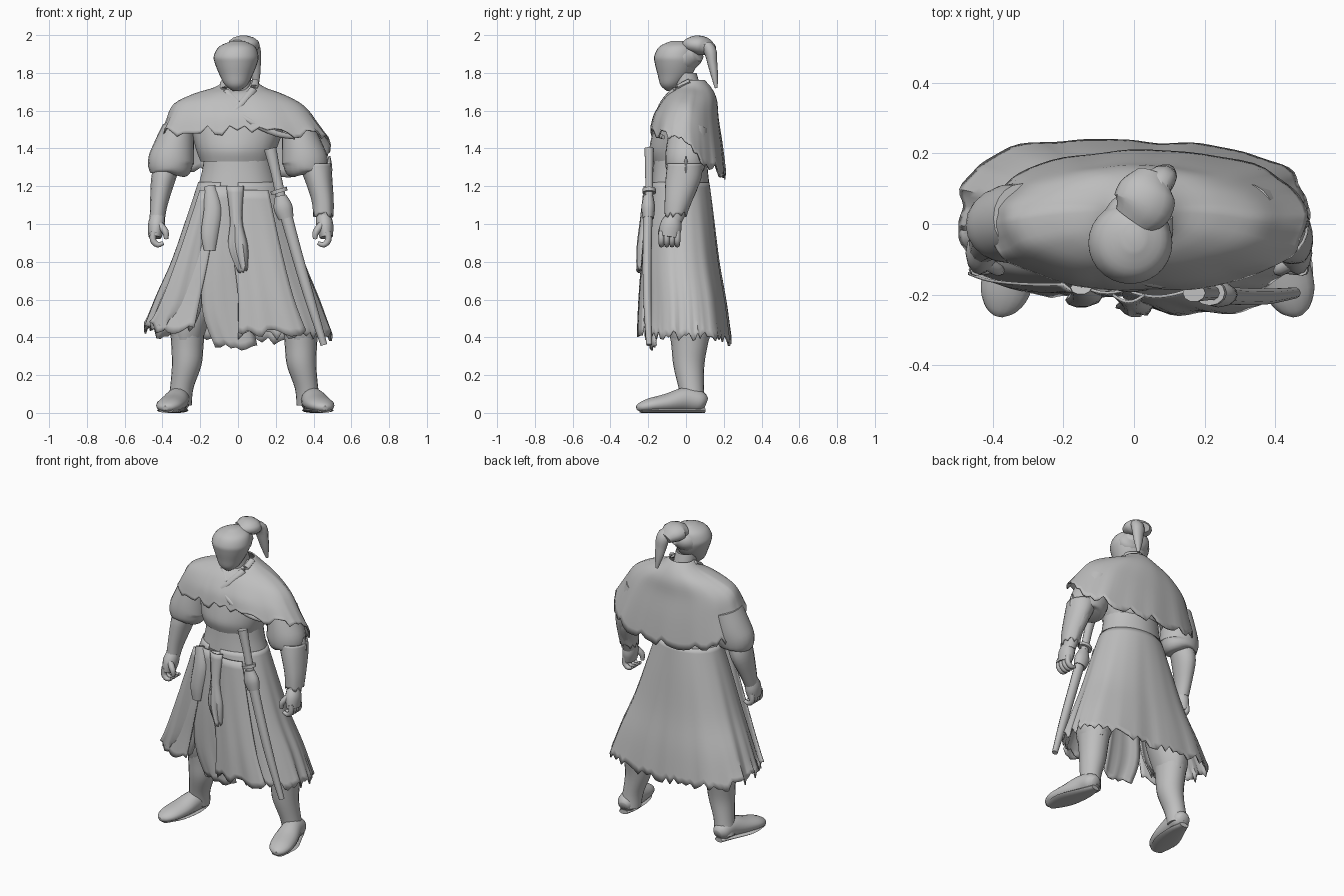
import bpy, bmesh, math, random
from mathutils import Vector

random.seed(4)
grey = bpy.data.materials.new("plain grey")
grey.diffuse_color = (0.52, 0.52, 0.52, 1)


def make(name, verts, faces, thick=0.0, angle=50):
    me = bpy.data.meshes.new(name)
    me.from_pydata(verts, [], faces)
    me.materials.append(grey)
    if not thick:
        bm = bmesh.new()
        bm.from_mesh(me)
        bmesh.ops.recalc_face_normals(bm, faces=bm.faces)
        bm.to_mesh(me)
        bm.free()
    ob = bpy.data.objects.new(name, me)
    bpy.context.collection.objects.link(ob)
    if thick:
        mod = ob.modifiers.new("cloth", 'SOLIDIFY')
        mod.thickness, mod.offset = thick, 0
    bpy.ops.object.select_all(action='DESELECT')
    bpy.context.view_layer.objects.active = ob
    ob.select_set(True)
    bpy.ops.object.shade_smooth_by_angle(angle=math.radians(angle))
    return ob


def smooth(rows, steps):
    """Catmull-Rom interpolation of equal-length tuples."""
    out = []
    for i in range(len(rows) - 1):
        a, b, c, d = (rows[max(0, min(len(rows) - 1, i + k))] for k in (-1, 0, 1, 2))
        for s in range(steps):
            t = s / steps
            out.append(tuple(0.5 * (2 * q + (r - p) * t + (2 * p - 5 * q + 4 * r - u) * t * t
                       + (3 * q - p - 3 * r + u) * t ** 3) for p, q, r, u in zip(a, b, c, d)))
    return out + [tuple(rows[-1])]


def grid_faces(rows, n, closed):
    return [(i * n + j, (i + 1) * n + j, (i + 1) * n + (j + 1) % n, i * n + (j + 1) % n)
            for i in range(rows - 1) for j in range(n if closed else n - 1)]


def loft(name, rings, n=28, arc=None, fold=0.0, waves=11, rag=0.0, hem=None,
         thick=0.0, steps=4, dip=0.0, shear=0.0, box=0.0, cap=True):
    """Stack horizontal ellipses (x, y, z, rx, ry); arc leaves it open, box squares the lower end."""
    rings = smooth(rings, steps)
    closed = arc is None
    a0, a1 = arc or (0, 360)
    angles = [math.radians(a0 + (a1 - a0) * j / (n if closed else n - 1)) for j in range(n)]
    tears = [random.uniform(-rag, rag) for _ in angles]
    verts = []
    for i, (x, y, z, rx, ry) in enumerate(rings):
        t = i / (len(rings) - 1)
        p = 2 + box * t
        for a, tear in zip(angles, tears):
            c, s = math.cos(a), math.sin(a)
            f = 1 + fold * t * (math.sin(waves * a) + 0.5 * math.sin(waves * 1.7 * a + 1))
            f *= (abs(c) ** p + abs(s) ** p) ** (-1 / p)
            dz = tear * t ** 6 + (hem(a) * t ** 2 if hem else 0) - dip * max(-s, 0) ** 6 * (1 - t) ** 5
            verts.append((x + rx * f * c, y + ry * f * s - shear * t * max(s, 0) * c, z + dz))
    faces = grid_faces(len(rings), n, closed)
    if cap and closed and not thick:
        faces += [tuple(range(n)), tuple(reversed(range(len(verts) - n, len(verts))))]
    return make(name, verts, faces, thick)


def tube(name, pts, n=14, steps=4):
    """Sweep ellipses along a path of (x, y, z, r_side, r_depth)."""
    pts = smooth(pts, steps)
    verts = []
    for i, p in enumerate(pts):
        d = Vector(pts[min(i + 1, len(pts) - 1)][:3]) - Vector(pts[max(i - 1, 0)][:3])
        d.normalize()
        ref = Vector((0, 0, 1)) if abs(d.y) > 0.75 else Vector((0, 1, 0))
        side = d.cross(ref).normalized()
        deep = side.cross(d)
        for j in range(n):
            a = math.tau * j / n
            verts.append(Vector(p[:3]) + side * p[3] * math.cos(a) + deep * p[4] * math.sin(a))
    faces = grid_faces(len(pts), n, True)
    faces += [tuple(range(n)), tuple(reversed(range(len(verts) - n, len(verts))))]
    return make(name, verts, faces)


def strip(name, rows, rag=0.02, n=9):
    """Hanging cloth of rows (x_left, x_right, y, z), slightly bowed forward."""
    rows = smooth(rows, 4)
    tears = [random.uniform(-rag, rag) for _ in range(n)]
    verts = []
    for i, (l, r, y, z) in enumerate(rows):
        t = i / (len(rows) - 1)
        for j in range(n):
            u = j / (n - 1)
            verts.append((l + (r - l) * u, y - 0.02 * math.sin(math.pi * u)
                          + 0.007 * t * math.sin(u * 14), z + tears[j] * t ** 4))
    return make(name, verts, grid_faces(len(rows), n, False), 0.008)


# Head, neck, hair
loft("head", [(-.01, -.085, 1.705, .018, .018), (-.01, -.08, 1.735, .058, .055),
              (-.01, -.06, 1.79, .088, .09), (-.01, -.053, 1.85, .112, .112),
              (-.01, -.053, 1.89, .118, .115),
              (-.005, -.045, 1.94, .094, .095), (0, -.035, 1.97, .03, .04)])
loft("neck", [(.005, .02, 1.66, .08, .075), (.005, .01, 1.72, .068, .068), (0, -.01, 1.80, .066, .066)], cap=False)
tube("back_hair", [(.0, -.02, 1.87, .10, .08), (.02, .03, 1.89, .09, .065), (.04, .065, 1.90, .05, .04)])
tube("topknot", [(.0, .01, 1.945, .06, .03), (.025, .05, 1.95, .085, .048),
                 (.035, .095, 1.94, .08, .05), (.05, .14, 1.92, .045, .03)])
tube("ponytail", [(.05, .07, 1.96, .04, .03), (.075, .125, 1.92, .045, .035),
                  (.085, .14, 1.85, .036, .027), (.092, .15, 1.79, .026, .02),
                  (.10, .16, 1.72, .008, .008)], 10)

# Tunic body and crossing collar
loft("tunic", [(0, -.005, 1.55, .25, .155), (-.005, -.01, 1.47, .235, .17),
               (-.01, -.02, 1.39, .21, .172), (-.01, -.03, 1.33, .187, .145)], fold=.012, waves=7, cap=False)
tube("collar_left", [(.09, .02, 1.755, .02, .015), (.08, -.06, 1.71, .022, .015),
                     (.02, -.125, 1.635, .022, .015), (-.04, -.15, 1.58, .018, .012)], 8)
tube("collar_right", [(-.075, .02, 1.75, .02, .015), (-.065, -.06, 1.70, .022, .015),
                      (.0, -.12, 1.635, .022, .015)], 8)
tube("tunic_seam", [(-.02, -.145, 1.60, .012, .01), (.07, -.17, 1.54, .016, .012),
                    (.20, -.155, 1.48, .016, .012), (.30, -.12, 1.46, .012, .01)], 8)


# Torn shoulder cape, long at the back and short in front
def cape_hem(a):
    s, c = math.sin(a), math.cos(a)
    return -0.17 * max(s, 0) ** 0.6 + 0.06 * max(-s, 0) + 0.03 * max(-c, 0)


loft("shoulder_cape", [(.01, .035, 1.76, .075, .06), (.01, .04, 1.72, .13, .095),
                       (.005, .035, 1.68, .24, .125), (.005, .02, 1.62, .345, .148),
                       (.02, .01, 1.53, .40, .178), (.035, .01, 1.43, .45, .195)],
     n=72, fold=.012, waves=9, rag=.03, hem=cape_hem, thick=.008, dip=.06, box=.25)

# Arms, sleeves and hands
for s, side in ((-1, "right"), (1, "left")):
    o = 0 if s < 0 else .028
    X = lambda x: s * (x + o)
    tube(side + "_sleeve", [(s * .315, .015, 1.51, .085, .10), (s * .34, .005, 1.40, .11, .11),
                            (s * .355, -.003, 1.325, .122, .108), (s * .35, -.005, 1.28, .105, .095),
                            (s * .352, -.005, 1.265, .06, .06)], 20)
    tube(side + "_forearm", [(X(.382), -.008, 1.29, .067, .08), (X(.40), -.015, 1.22, .062, .085),
                             (X(.42), -.045, 1.10, .046, .062), (X(.428), -.065, 1.02, .04, .046)])
    tube(side + "_palm", [(X(.425), -.065, 1.04, .04, .042), (X(.432), -.08, .99, .045, .058),
                          (X(.44), -.09, .93, .035, .055)], 12)
    for k in range(4):
        y = -.13 + .028 * k
        tube(side + "_finger", [(X(.445), y, .96, .019, .017), (X(.45), y, .915, .017, .016),
                                (X(.425), y, .89, .015, .014), (X(.395), y, .90, .01, .01)], 8, 3)
    tube(side + "_thumb", [(X(.42), -.11, 1.00, .02, .02), (X(.385), -.13, .96, .018, .018),
                           (X(.38), -.13, .92, .011, .011)], 8, 3)
loft("left_arm_wrap", [(.405, -.005, 1.32, .085, .09), (.425, -.015, 1.24, .07, .09),
                       (.447, -.04, 1.13, .055, .07), (.452, -.055, 1.05, .05, .056)],
     n=24, fold=.03, waves=5, rag=.015, thick=.008)
tube("wrap_torn_end", [(.455, .0, 1.23, .03, .03), (.475, .0, 1.29, .025, .02), (.485, .0, 1.36, .004, .004)], 6)

# Waist sash and long skirt, open at the front right
loft("waist_sash", [(0, -.03, 1.35, .18, .14), (0, -.03, 1.28, .19, .145),
                    (0, -.03, 1.20, .21, .153)], n=36, fold=.008, waves=5, cap=False)
loft("long_skirt", [(0, -.03, 1.22, .207, .15), (0, -.03, 1.05, .262, .172), (0, -.02, .80, .345, .193),
                    (0, .0, .60, .425, .208), (0, .01, .41, .49, .222)],
     n=100, arc=(-90, 244), fold=.014, waves=12, rag=.03, thick=.008, shear=.02, box=1.0,
     hem=lambda a: -.03 * max(math.sin(a), 0) + .04 * max(-math.cos(a), 0))
strip("inner_front_panel", [(-.15, .0, -.175, 1.2), (-.18, .01, -.185, .85),
                            (-.19, .06, -.175, .55), (-.12, .10, -.165, .35)])
strip("front_panel", [(-.03, .16, -.185, 1.18), (-.03, .22, -.205, .9),
                      (.0, .29, -.225, .62), (.0, .36, -.232, .42)], n=15)
strip("side_flap", [(-.20, -.13, -.17, 1.18), (-.31, -.17, -.17, .85),
                    (-.41, -.19, -.16, .58), (-.47, -.24, -.14, .45)], .04, 13)

# Hanging sash tails
tube("sash_tail_short", [(-.15, -.18, 1.20, .03, .02), (-.135, -.205, 1.08, .045, .022),
                         (-.15, -.215, .95, .045, .022), (-.15, -.215, .86, .03, .015)], 10)
strip("sash_tail_long", [(-.06, .03, -.20, 1.20), (-.04, .02, -.22, 1.02),
                         (-.05, .05, -.235, .88), (.0, .05, -.235, .76)])

# Legs and boots
for s, side, o in ((-1, "right", 0), (1, "left", .065)):
    X = lambda x: s * (x + o)
    loft(side + "_trouser", [(X(.20), .0, .62, .085, .10), (X(.23), .01, .55, .10, .115),
                             (X(.262), .02, .46, .10, .12), (X(.27), .02, .385, .08, .10)],
         n=22, fold=.03, waves=6)
    loft(side + "_shin", [(X(.268), .022, .42, .09, .108), (X(.268), .018, .35, .085, .095),
                          (X(.272), .015, .25, .078, .082), (X(.298), .028, .13, .062, .067),
                          (X(.31), .04, .04, .065, .062)], n=20)
    o += .012 * (s > 0)
    tube(side + "_boot", [(X(.305), .105, .05, .03, .03), (X(.308), .075, .06, .055, .055),
                          (X(.318), .0, .07, .062, .065), (X(.342), -.10, .052, .074, .05),
                          (X(.366), -.19, .04, .07, .038), (X(.38), -.24, .03, .045, .025),
                          (X(.385), -.26, .026, .015, .012)], 16)
    tube(side + "_sole", [(X(.308), .10, .014, .03, .014), (X(.32), .0, .014, .06, .014),
                          (X(.355), -.13, .014, .076, .014), (X(.38), -.24, .014, .038, .014)], 12)

# Sheathed sword at the left hip
tube("sword_grip", [(.17, -.195, 1.40, .033, .026), (.20, -.195, 1.27, .026, .022),
                    (.225, -.195, 1.15, .026, .022)], 10)
tube("sword_guard", [(.214, -.195, 1.185, .045, .036), (.22, -.195, 1.165, .045, .036)], 12, 1)
tube("scabbard_mouth", [(.225, -.20, 1.15, .03, .026), (.238, -.20, 1.09, .05, .036),
                        (.255, -.20, 1.03, .04, .03)], 12)
tube("scabbard", [(.24, -.20, 1.10, .033, .026), (.30, -.205, .88, .03, .025),
                  (.375, -.205, .62, .027, .023), (.455, -.195, .36, .018, .016)], 10)
